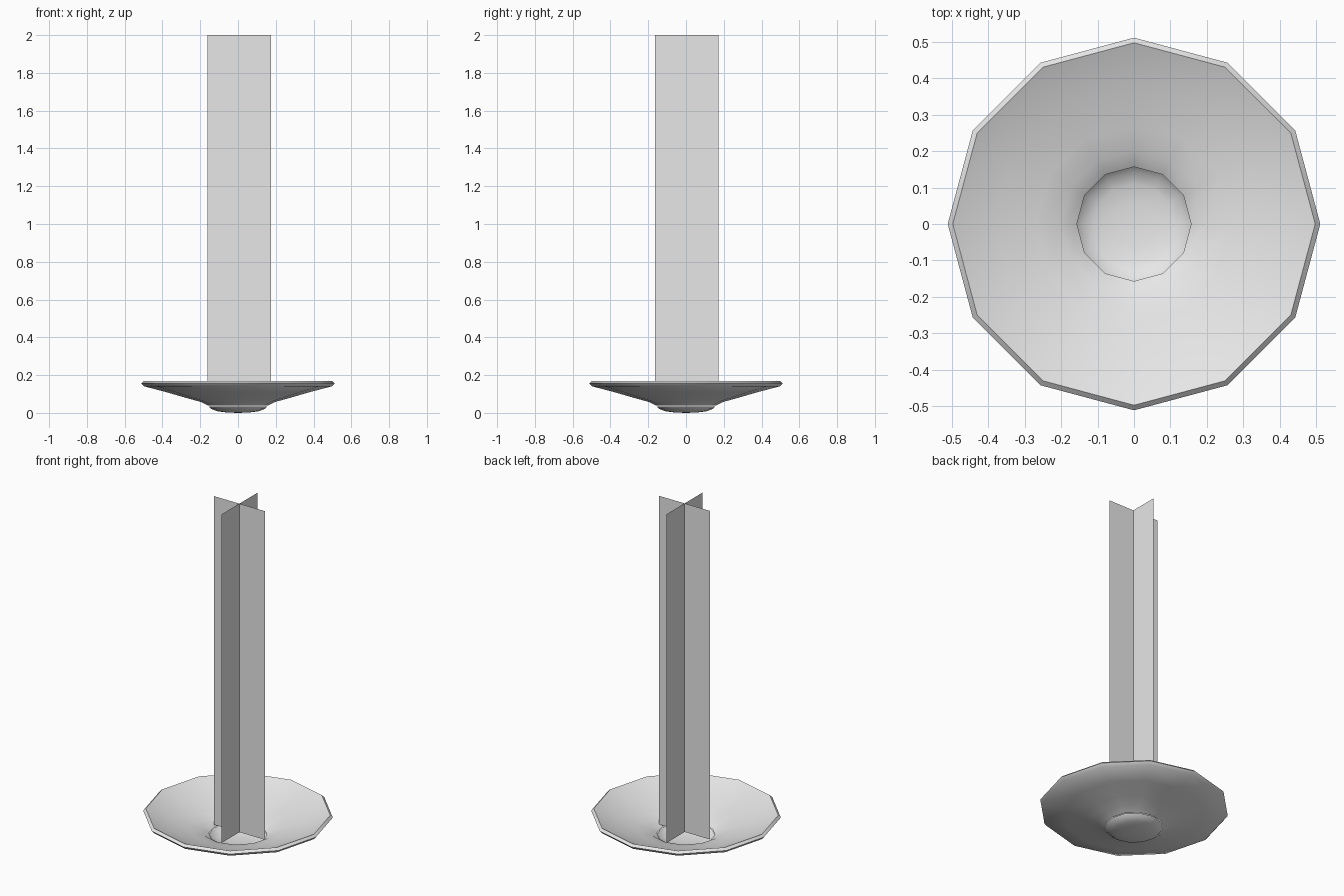
import bpy
import bmesh
from math import cos, sin, pi, radians

old = bpy.data.objects.get("Cube")
if old:
    bpy.data.objects.remove(old, do_unlink=True)

SIDES = 12

grey = bpy.data.materials.new("plain_grey")
grey.use_nodes = True
colour = (0.8, 0.8, 0.8, 1)
grey.diffuse_color = colour
grey.node_tree.nodes["Principled BSDF"].inputs["Base Color"].default_value = colour


def finish(name, bm, smooth=False):
    mesh = bpy.data.meshes.new(name)
    bm.to_mesh(mesh)
    bm.free()
    mesh.materials.append(grey)
    obj = bpy.data.objects.new(name, mesh)
    bpy.context.collection.objects.link(obj)
    if smooth:
        bpy.ops.object.select_all(action="DESELECT")
        obj.select_set(True)
        bpy.context.view_layer.objects.active = obj
        bpy.ops.object.shade_smooth_by_angle(angle=radians(50))
    return obj


def lathe(name, profile):
    """Turn a radius/height profile into a twelve-sided shell."""
    bm = bmesh.new()
    rings = []
    for r, z in profile:
        if r == 0:
            rings.append([bm.verts.new((0, 0, z))] * SIDES)
        else:
            rings.append([bm.verts.new((r * cos(2 * pi * i / SIDES),
                                        r * sin(2 * pi * i / SIDES), z))
                          for i in range(SIDES)])
    for low, high in zip(rings, rings[1:]):
        for i in range(SIDES):
            j = (i + 1) % SIDES
            corners = [low[i], high[i], high[j], low[j]]
            bm.faces.new(list(dict.fromkeys(corners)))
    bmesh.ops.recalc_face_normals(bm, faces=bm.faces)
    # An open bowl shows its inside from above
    if profile[0][0] == 0:
        bmesh.ops.reverse_faces(
            bm, faces=[f for f in bm.faces if f.normal.z < 0])
    return finish(name, bm, smooth=True)


def blade(name, along_x, centre, half=0.168, bottom=0.05, top=2.0):
    """Upright single sheet through the middle."""
    bm = bmesh.new()
    corners = []
    for side, z in ((-half, bottom), (half, bottom), (half, top), (-half, top)):
        x, y = centre
        if along_x:
            x += side
        else:
            y += side
        corners.append(bm.verts.new((x, y, z)))
    bm.faces.new(corners)
    return finish(name, bm)


# Dish: inner slope, rounded lip, then the underside
lathe("dish", [(0.157, 0.04), (0.2, 0.068), (0.27, 0.086), (0.38, 0.122),
               (0.46, 0.152), (0.498, 0.17), (0.512, 0.157), (0.498, 0.141),
               (0.38, 0.11), (0.27, 0.078), (0.2, 0.059), (0.157, 0.038)])

# Shallow cup closing the middle of the dish
lathe("base_cup", [(0, 0), (0.06, 0.002), (0.11, 0.009), (0.143, 0.021),
                   (0.157, 0.035)])

# Crossed upright sheets
middle = (0.007, 0.003)
blade("upright_across", True, middle)
blade("upright_lengthwise", False, middle)
